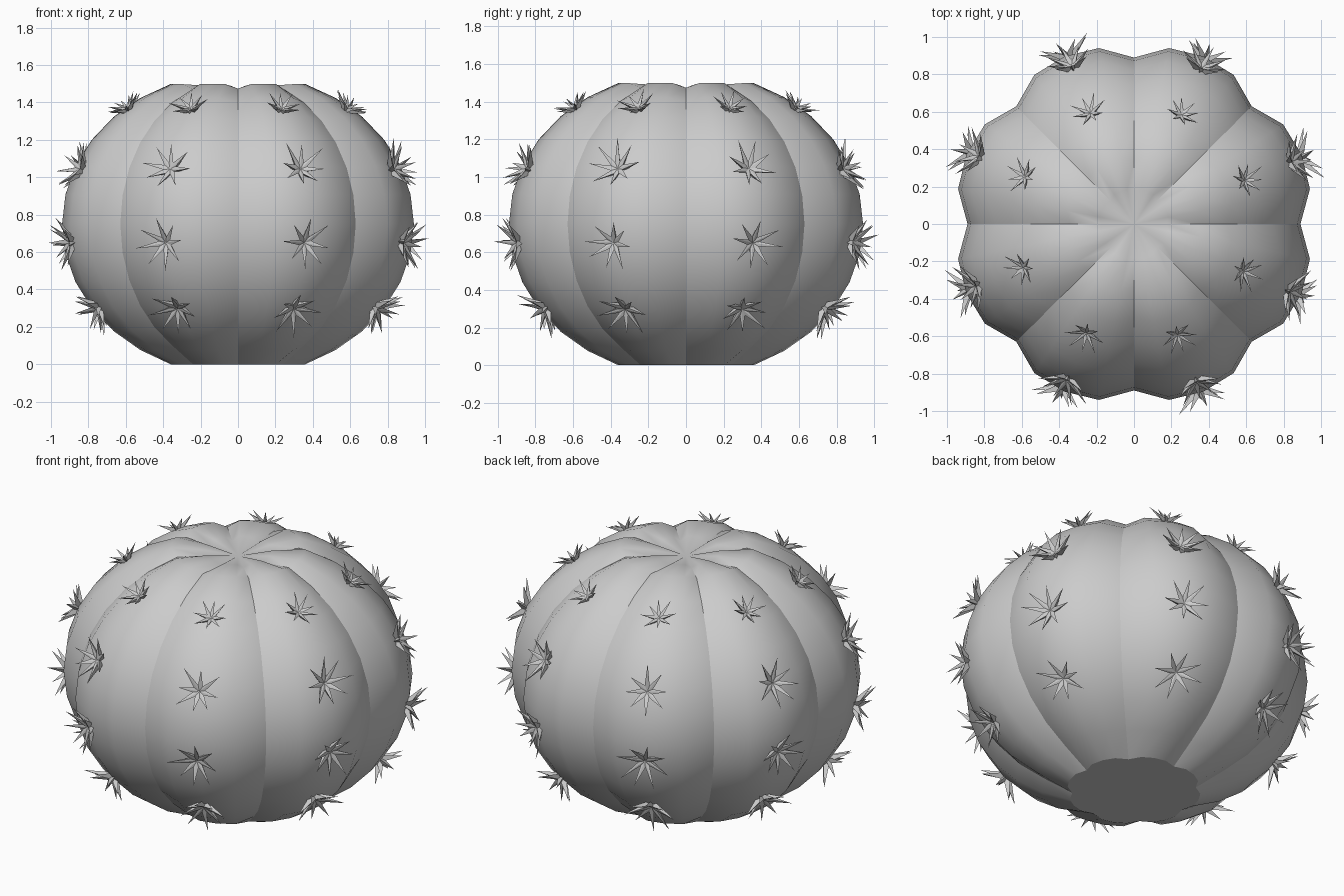
import bpy, bmesh, random
from math import sin, cos, pi, radians
from mathutils import Vector

random.seed(4)
cube = bpy.data.objects.get("Cube")
if cube:
    bpy.data.objects.remove(cube)

RIBS = 8
SEGS = RIBS * 4
STEP = 2 * pi / SEGS
MID_Z, HALF_Z = 0.75, 0.81
RADII = [0.89, 0.959, 0.97, 0.959]   # valley, shoulder, crest, shoulder

grey = bpy.data.materials.new("plain grey")
grey.use_nodes = True
grey.diffuse_color = (0.6, 0.6, 0.6, 1)
grey.node_tree.nodes["Principled BSDF"].inputs["Base Color"].default_value = (0.6, 0.6, 0.6, 1)


def finish(bm, name):
    mesh = bpy.data.meshes.new(name)
    bm.to_mesh(mesh)
    bm.free()
    mesh.materials.append(grey)
    obj = bpy.data.objects.new(name, mesh)
    bpy.context.collection.objects.link(obj)
    return obj


# Ribbed body: rings from the flat base to the rim, then a sunken crown
def ring(bm, lat, height=None):
    verts = []
    for i in range(SEGS):
        valley = i % 4 == 0
        r = RADII[i % 4] * cos(lat)
        z = MID_Z + HALF_Z * sin(lat) * (0.967 if valley else 1)
        if height is not None:
            z = height[0] if valley else height[1]
        verts.append(bm.verts.new((r * cos(i * STEP), r * sin(i * STEP), z)))
    return verts


bm = bmesh.new()
lats = [radians(11.25 * k) for k in range(-6, 7)]
rings = [ring(bm, lat, (0, 0) if k == 0 else None) for k, lat in enumerate(lats)]
rings.append(ring(bm, radians(78.75), (1.463, 1.488)))
base = bm.faces.new(list(reversed(rings[0])))
crown = bm.verts.new((0, 0, 1.455))
for low, high in zip(rings, rings[1:]):
    for i in range(SEGS):
        j = (i + 1) % SEGS
        bm.faces.new((low[i], low[j], high[j], high[i]))
for i in range(SEGS):
    bm.faces.new((rings[-1][i], rings[-1][(i + 1) % SEGS], crown))
for f in bm.faces:
    f.smooth = True
for e in base.edges:
    e.smooth = False
# Sharp creases along the valleys
for low, high in zip(rings, rings[1:]):
    for i in range(0, SEGS, 4):
        bm.edges.get((low[i], high[i])).smooth = False
finish(bm, "ribbed_body")


# Spine clusters: cupped eight-pointed stars along each rib crest
def spine_star(bm, centre, normal, size):
    side = Vector((0, 0, 1)).cross(normal).normalized()
    up = normal.cross(side)
    spin = random.uniform(0, pi / 4)

    def point(angle, r, lift):
        flat = side * cos(angle) + up * sin(angle)
        return bm.verts.new(centre + (flat * r + normal * lift) * size)

    front, back = point(0, 0, 0.01), point(0, 0, -0.04)
    rim = []
    for k in range(16):
        angle = spin + k * pi / 8
        if k % 2:
            rim.append(point(angle, 0.036, 0.022))
        else:
            length = random.uniform(0.85, 1.15)
            rim.append(point(angle + random.uniform(-0.1, 0.1), 0.135 * length, 0.07 * length))
    for k in range(16):
        a, b = rim[k], rim[(k + 1) % 16]
        bm.faces.new((front, a, b))
        bm.faces.new((back, b, a))


bm = bmesh.new()
for rib in range(RIBS):
    angle = radians(21.5) + rib * pi / 4
    for lat, size in ((-33.5, 1), (-7, 1), (21, 1), (49, 0.72)):
        lat = radians(lat)
        out = Vector((cos(angle), sin(angle), 0))
        centre = out * (0.965 * cos(lat)) + Vector((0, 0, MID_Z + HALF_Z * sin(lat)))
        normal = (out * (cos(lat) / 0.965) + Vector((0, 0, sin(lat) / HALF_Z))).normalized()
        spine_star(bm, centre, normal, size)
finish(bm, "spine_clusters")
